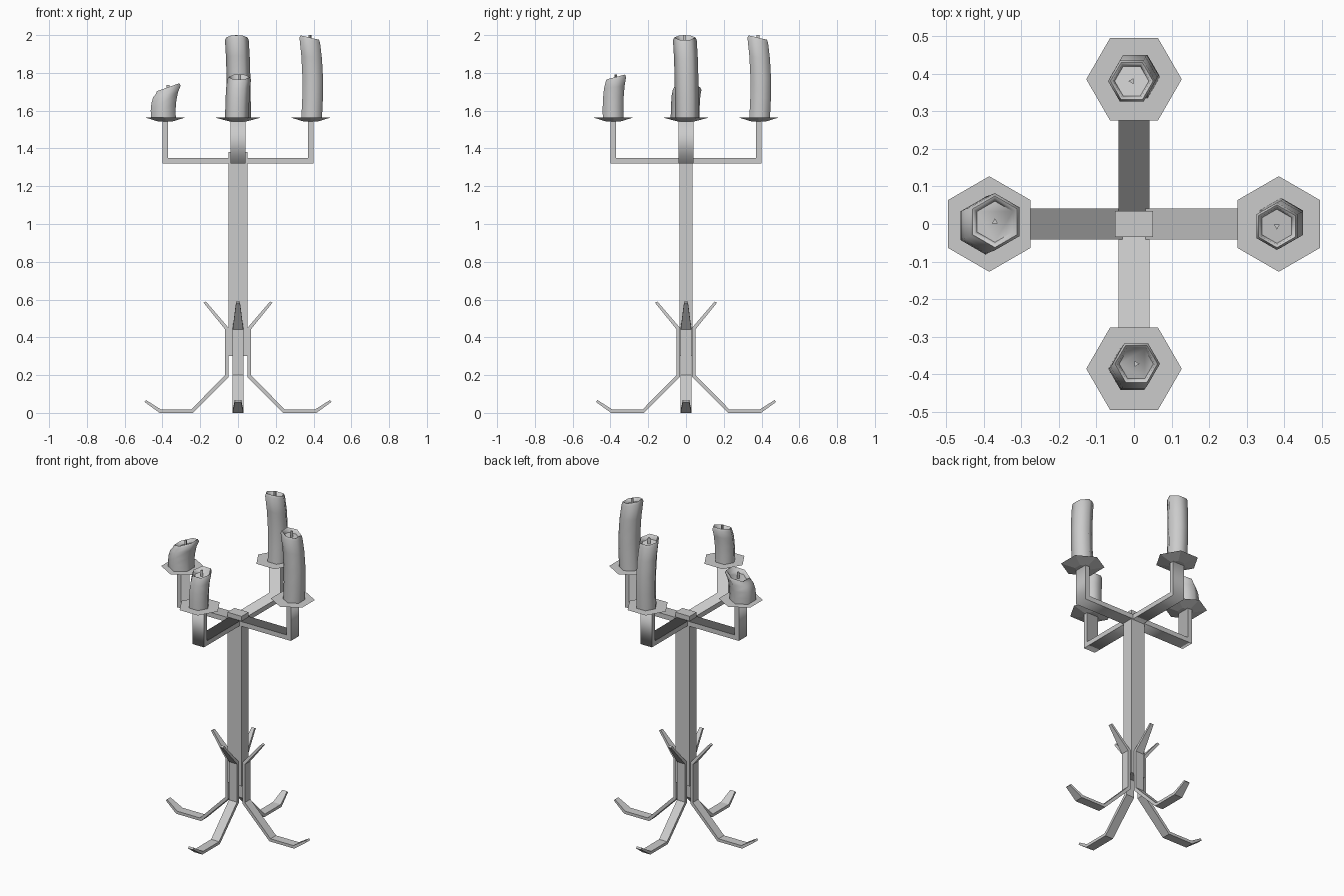
import bpy, bmesh, math
from mathutils import Vector

cube = bpy.data.objects.get("Cube")
if cube:
    bpy.data.objects.remove(cube, do_unlink=True)

grey = bpy.data.materials.new("plain_grey")
grey.use_nodes = True
COLOUR = (0.6, 0.6, 0.6, 1)
grey.diffuse_color = COLOUR
grey.node_tree.nodes["Principled BSDF"].inputs["Base Color"].default_value = COLOUR

# Radial/tangential (u, v) to world (x, y) for each of the four sides
SIDES = {
    "left": lambda u, v: (u, v),
    "back": lambda u, v: (v, u),
    "right": lambda u, v: (-u, -v),
    "front": lambda u, v: (-v, -u),
}


def finish(bm, name, smooth_angle=None):
    bmesh.ops.recalc_face_normals(bm, faces=bm.faces[:])
    if smooth_angle:
        for f in bm.faces:
            f.smooth = True
        for e in bm.edges:
            e.smooth = e.calc_face_angle(0) < smooth_angle
    mesh = bpy.data.meshes.new(name)
    bm.to_mesh(mesh)
    bm.free()
    mesh.materials.append(grey)
    obj = bpy.data.objects.new(name, mesh)
    bpy.context.collection.objects.link(obj)
    return obj


def loft(bm, rings):
    """Skin a stack of equal-sized point rings and cap both ends."""
    rows = [[bm.verts.new(p) for p in ring] for ring in rings]
    n = len(rows[0])
    for a, b in zip(rows, rows[1:]):
        for i in range(n):
            j = (i + 1) % n
            bm.faces.new((a[i], a[j], b[j], b[i]))
    bm.faces.new(rows[0])
    bm.faces.new(rows[-1])


def bar(name, place, inner, outer, widths, soft_bends=False):
    """Flat bent bar between two side outlines given in (u, z)."""
    bm = bmesh.new()
    rings = []
    for (u1, z1), (u2, z2), w in zip(inner, outer, widths):
        rings.append([(*place(u, v), z) for u, v, z in
                      ((u1, -w, z1), (u1, w, z1), (u2, w, z2), (u2, -w, z2))])
    loft(bm, rings)
    obj = finish(bm, name)
    if soft_bends:
        # soften across the bend, keep the long edges sharp
        mesh = obj.data
        mesh.shade_smooth()
        across = Vector((*place(0, 1), 0))
        for e in mesh.edges:
            a, b = (mesh.vertices[i].co for i in e.vertices)
            e.use_edge_sharp = abs((b - a).normalized().dot(across)) < 0.9
    return obj


def hexagon(place, u, v, r, z, slant=0, sides=6):
    """Ring with corners on the tangential axis; slant raises the inner side."""
    ring = []
    for i in range(sides):
        a = math.tau * i / sides - math.pi / 2
        du, dv = r * math.cos(a), r * math.sin(a)
        ring.append((*place(u + du, v + dv), z - slant * du))
    return ring


def candle(name, place, base, top, lean, r, slant, bulge):
    """Bent candle with a rounded rim and a melted hollow."""
    bm = bmesh.new()
    rings = []
    for t in (0, 0.25, 0.5, 0.75):
        u = base + (lean - base) * t ** 2 + bulge * math.sin(math.pi * t)
        rings.append(hexagon(place, u, 0.005 - 0.01 * t * t, r,
                             1.563 + (top - 1.563) * t, slant * t * t))
    for scale, drop in ((1, 0.015), (0.9, 0), (0.8, 0.004), (0.72, 0.025)):
        rings.append(hexagon(place, lean, -0.006, r * scale, top - drop, slant))
    loft(bm, rings)
    finish(bm, name, math.radians(65))
    # wick
    bm = bmesh.new()
    loft(bm, [hexagon(place, lean, -0.006, 0.009, z, 0, 3)
              for z in (top - 0.03, top + 0.013)])
    finish(bm, name + "_wick")


# Central post
bm = bmesh.new()
bmesh.ops.create_cube(bm, size=1)
for v in bm.verts:
    v.co = (v.co.x * 0.1, v.co.y * 0.07, 0.84 + v.co.z * 1.08)
finish(bm, "central_post")

# Candle settings: base u, top height, top u, radius, slant, bulge
CANDLES = {
    "left": (0.39, 1.987, 0.38, 0.063, 0.24, 0.008),
    "back": (0.39, 1.987, 0.38, 0.063, 0.24, 0.008),
    "right": (0.395, 1.724, 0.37, 0.076, 0.35, 0.004),
    "front": (0.386, 1.778, 0.372, 0.063, 0.26, 0.002),
}

LEG_INNER = [(0.17, 0.59), (0.05, 0.45), (0.05, 0.19),
             (0.24, 0), (0.415, 0), (0.495, 0.058)]
LEG_OUTER = [(0.182, 0.583), (0.068, 0.442), (0.068, 0.2),
             (0.248, 0.018), (0.408, 0.018), (0.487, 0.068)]
LEG_WIDTHS = [0.01, 0.028, 0.028, 0.028, 0.028, 0.017]

for side, place in SIDES.items():
    # Foot leg, set closer in on the narrow axis of the post
    inset = 0.018 if side in ("front", "back") else 0
    shift = lambda pts: [(u - inset, z) for u, z in pts]
    bar(side + "_leg", place, shift(LEG_INNER), shift(LEG_OUTER), LEG_WIDTHS)

    # L-shaped arm
    bar(side + "_arm", place,
        [(0.03, 1.35), (0.37, 1.35), (0.37, 1.55)],
        [(0.03, 1.32), (0.4, 1.32), (0.4, 1.55)],
        [0.041] * 3, soft_bends=True)

    # Drip plate
    bm = bmesh.new()
    loft(bm, [hexagon(place, 0.385, 0, 0.045, 1.543),
              hexagon(place, 0.385, 0, 0.127, 1.565)])
    finish(bm, side + "_drip_plate")

    candle(side + "_candle", place, *CANDLES[side])
